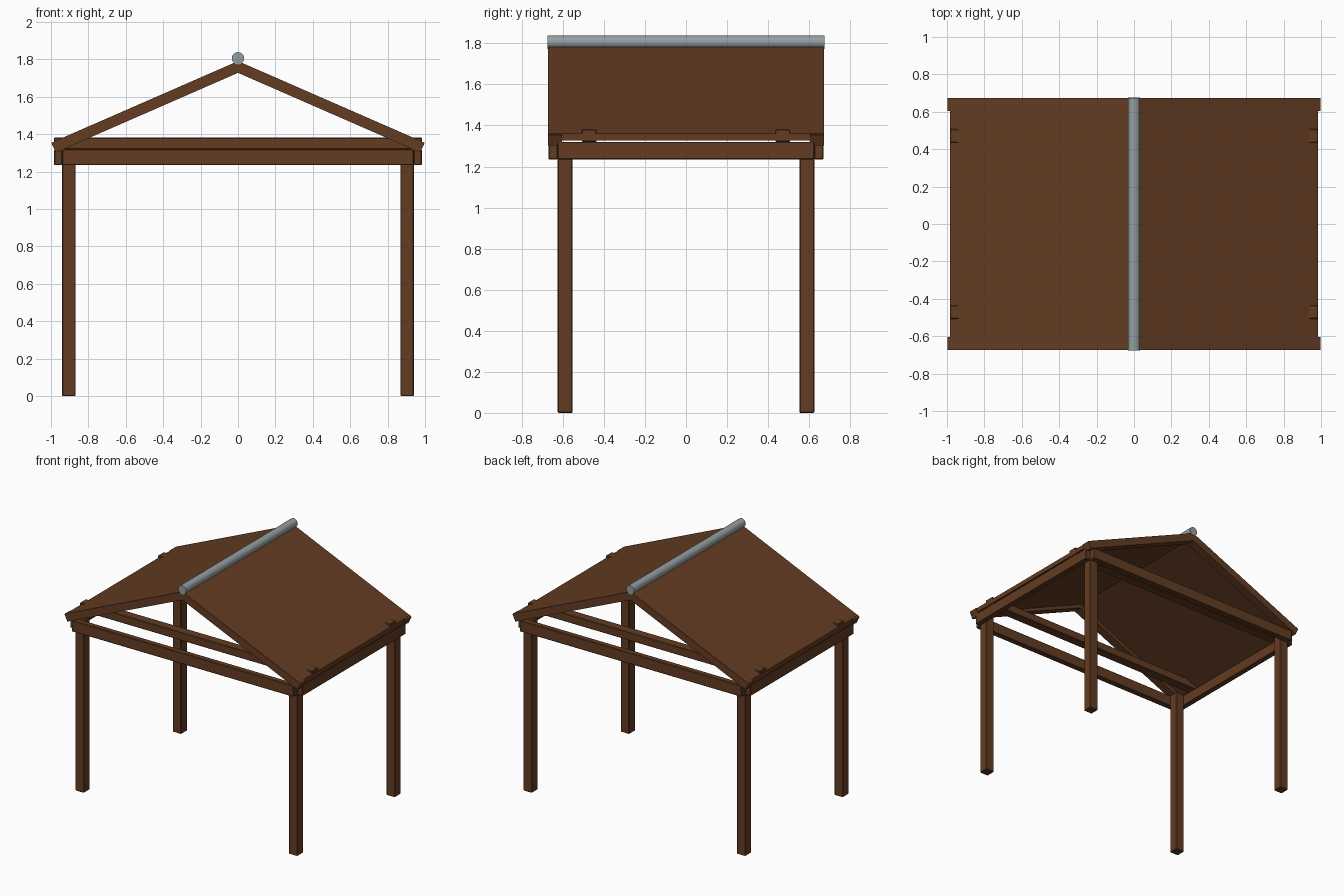
import bpy
import bmesh

cube = bpy.data.objects.get("Cube")
if cube:
    bpy.data.objects.remove(cube, do_unlink=True)


def material(name, color):
    mat = bpy.data.materials.new(name)
    mat.use_nodes = True
    mat.diffuse_color = color
    mat.node_tree.nodes["Principled BSDF"].inputs["Base Color"].default_value = color
    return mat


wood = material("brown wood", (0.125, 0.045, 0.016, 1))
metal = material("grey metal", (0.30, 0.345, 0.36, 1))


def add_object(name, bm, mat):
    bmesh.ops.recalc_face_normals(bm, faces=bm.faces)
    mesh = bpy.data.meshes.new(name)
    bm.to_mesh(mesh)
    bm.free()
    mesh.materials.append(mat)
    obj = bpy.data.objects.new(name, mesh)
    bpy.context.collection.objects.link(obj)
    return obj


def timber(name, low, high):
    """Square-cut timber between two corners, with softened edges."""
    bm = bmesh.new()
    bmesh.ops.create_cube(bm, size=1)
    for v in bm.verts:
        v.co = [(a + b) / 2 + c * (b - a) for a, b, c in zip(low, high, v.co)]
    obj = add_object(name, bm, wood)
    bevel = obj.modifiers.new("soft edges", 'BEVEL')
    bevel.width = 0.004
    bevel.segments = 1
    return obj


def gable(name, half_profile, y0, y1):
    """Extrude a symmetric gable section; the half profile starts and ends at x = 0."""
    mirrored = [(-x, z) for x, z in reversed(half_profile[1:-1])]
    bm = bmesh.new()
    face = bm.faces.new([bm.verts.new((x, y0, z)) for x, z in half_profile + mirrored])
    new = bmesh.ops.extrude_face_region(bm, geom=[face])["geom"]
    verts = [g for g in new if isinstance(g, bmesh.types.BMVert)]
    bmesh.ops.translate(bm, verts=verts, vec=(0, y1 - y0, 0))
    return add_object(name, bm, wood)


POST_X, POST_Y = 0.94, 0.625      # outer faces of the posts
BEAM_LOW, BEAM_TOP = 1.235, 1.32
RIDGE, SLOPE = 1.79, 0.437

# Posts
for sx, side in ((-1, "right"), (1, "left")):
    for sy, end in ((-1, "front"), (1, "back")):
        xs = sorted((sx * POST_X, sx * (POST_X - 0.072)))
        ys = sorted((sy * POST_Y, sy * (POST_Y - 0.072)))
        timber(f"{end}_{side}_post", (xs[0], ys[0], 0), (xs[1], ys[1], BEAM_TOP))

# Boards fixed to the outer faces of the posts
for s, end, side in ((-1, "front", "right"), (1, "back", "left")):
    ys = sorted((s * POST_Y, s * 0.67))
    timber(f"{end}_beam", (-POST_X, ys[0], BEAM_LOW), (POST_X, ys[1], BEAM_TOP))
    xs = sorted((s * POST_X, s * 0.983))
    timber(f"{side}_beam", (xs[0], -POST_Y, BEAM_LOW), (xs[1], POST_Y, BEAM_TOP))

    # Cross ties resting on the side beams
    ys = sorted((s * 0.435, s * 0.507))
    timber(f"{end}_cross_tie", (-0.984, ys[0], BEAM_TOP), (0.984, ys[1], 1.382))

    # Gable rafters with square-cut ends
    ys = sorted((s * 0.605, s * 0.673))
    tip, heel = 0.998, 0.974
    gable(f"{end}_rafters", [(0, RIDGE), (tip, RIDGE - SLOPE * tip),
                             (heel, RIDGE - 0.062 - SLOPE * heel), (0, RIDGE - 0.062)], *ys)

# Roof panel with plumb-cut eaves
eave, top = 0.985, RIDGE + 0.001
gable("roof_panel", [(0, top), (eave, top - SLOPE * eave),
                     (eave, top - 0.035 - SLOPE * eave), (0, top - 0.035)], -0.672, 0.672)

# Ridge pipe
bpy.ops.mesh.primitive_cylinder_add(vertices=24, radius=0.033, depth=1.35,
                                    location=(0, 0, 1.806), rotation=(1.5708, 0, 0))
pipe = bpy.context.object
pipe.name = "ridge_pipe"
pipe.data.materials.append(metal)
bpy.ops.object.shade_smooth_by_angle()
